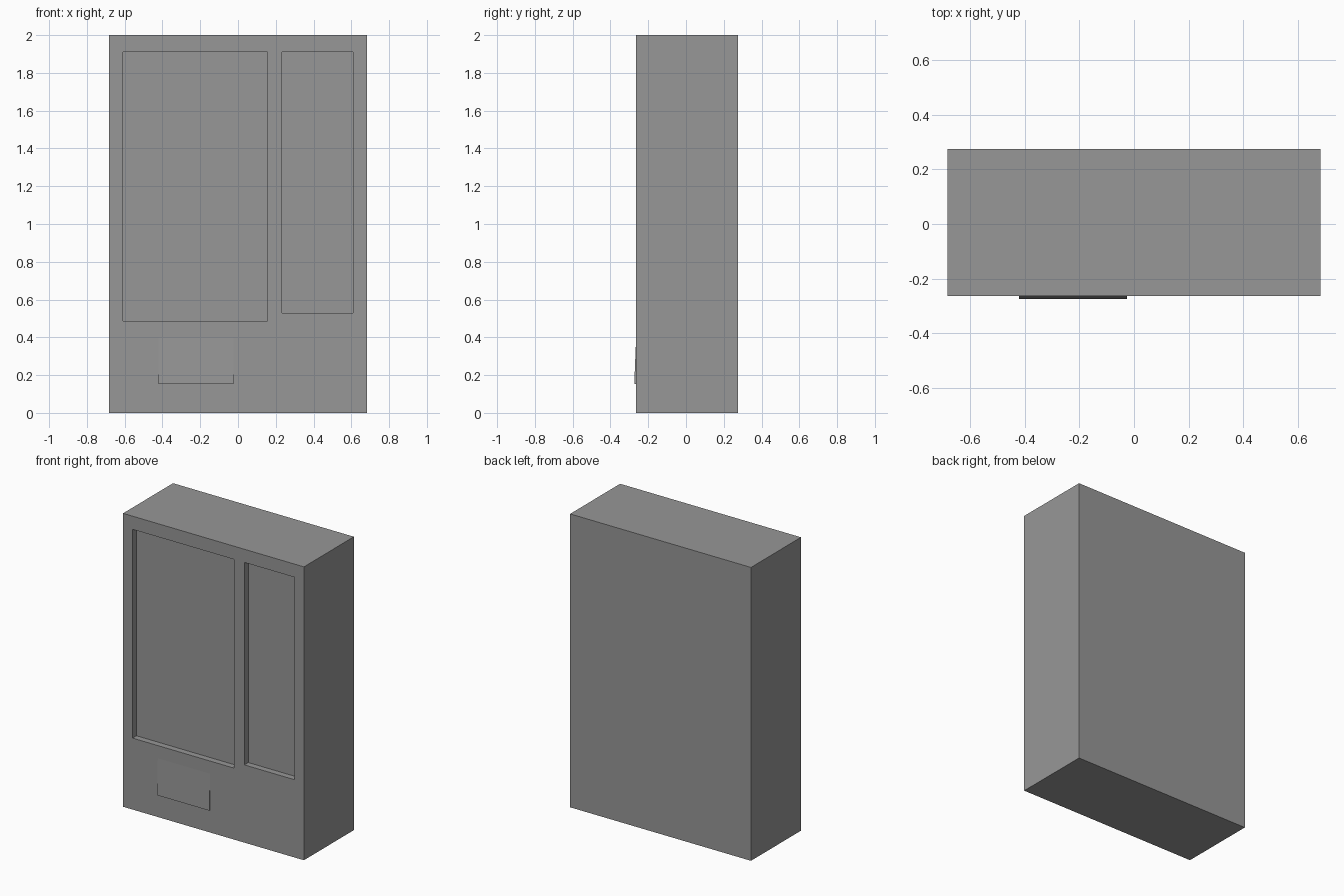
import bpy
import bmesh

cube = bpy.data.objects.get("Cube")
if cube:
    bpy.data.objects.remove(cube, do_unlink=True)

FRONT, BACK = -0.264, 0.274
RECESS = 0.042

grey = bpy.data.materials.new("cabinet grey")
grey.use_nodes = True
grey.diffuse_color = (0.31, 0.31, 0.31, 1)
grey.node_tree.nodes["Principled BSDF"].inputs["Base Color"].default_value = grey.diffuse_color


def add_box(name, xs, ys, zs):
    """Box spanning the given ranges on each axis."""
    bm = bmesh.new()
    bmesh.ops.create_cube(bm, size=1)
    for v in bm.verts:
        v.co = [span[1] if c > 0 else span[0] for c, span in zip(v.co, (xs, ys, zs))]
    mesh = bpy.data.meshes.new(name)
    bm.to_mesh(mesh)
    bm.free()
    mesh.materials.append(grey)
    obj = bpy.data.objects.new(name, mesh)
    bpy.context.collection.objects.link(obj)
    return obj


# Main cabinet
cabinet = add_box("cabinet", (-0.682, 0.682), (FRONT, BACK), (0, 2))

# Recessed display window and control panel
openings = {
    "display_window_cutter": ((-0.61, 0.155), (0.487, 1.91)),
    "control_panel_cutter": ((0.233, 0.61), (0.53, 1.91)),
}
for name, (xs, zs) in openings.items():
    cutter = add_box(name, xs, (FRONT - 0.1, FRONT + RECESS), zs)
    cutter.hide_render = True
    bpy.context.view_layer.objects.active = cabinet
    cut = cabinet.modifiers.new(name, "BOOLEAN")
    cut.operation = "DIFFERENCE"
    cut.solver = "EXACT"
    cut.object = cutter
    bpy.ops.object.modifier_apply(modifier=cut.name)
    bpy.data.objects.remove(cutter, do_unlink=True)

# Collection flap, leaning outward toward its lower edge
flap = add_box("collection_flap", (-0.42, -0.025), (FRONT - 0.01, FRONT + 0.01), (0.153, 0.4))
for v in flap.data.vertices:
    if v.co.z > 0.3 and v.co.y < FRONT:
        v.co.y = FRONT
